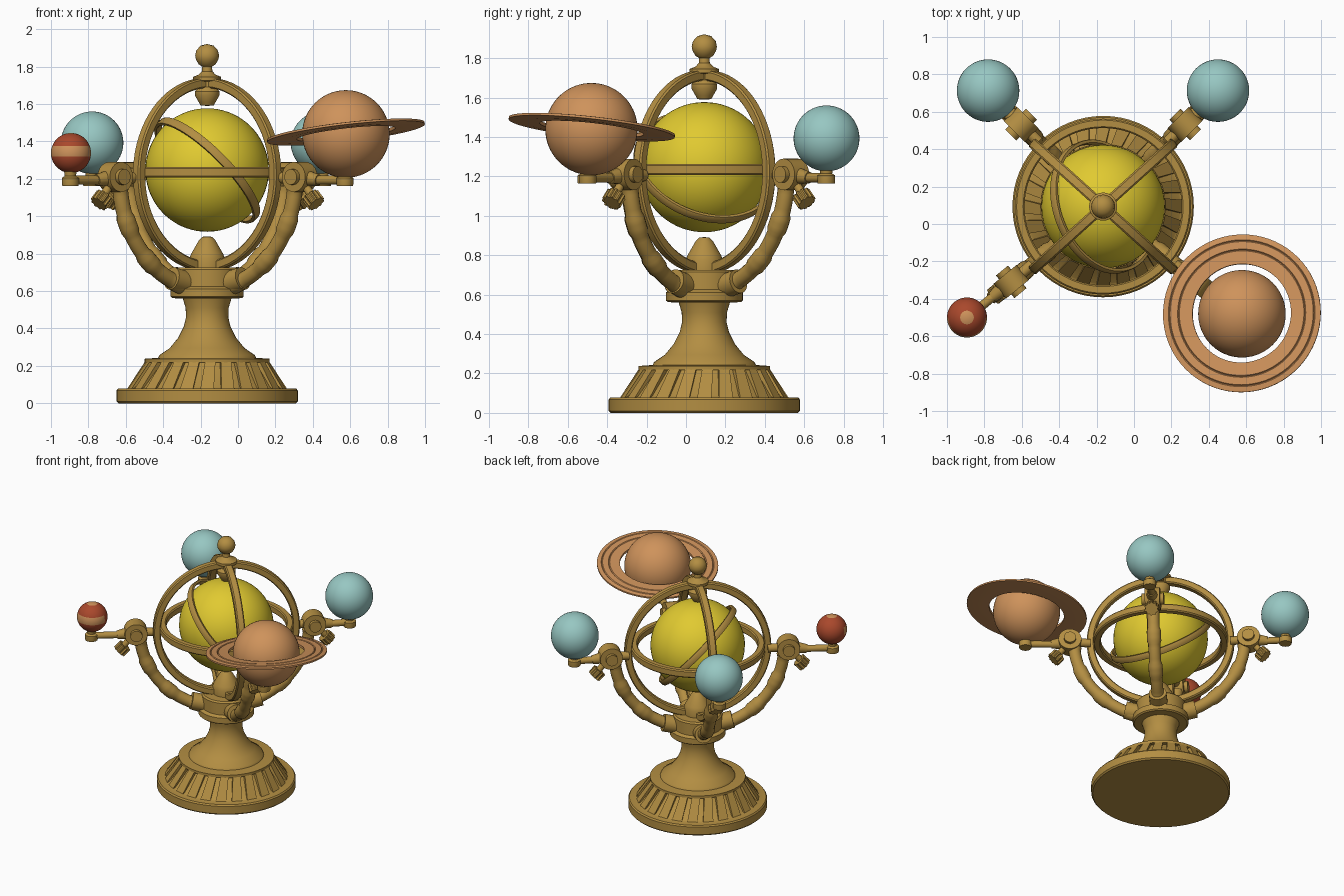
import bpy, bmesh, math
from mathutils import Vector, Matrix

if "Cube" in bpy.data.objects:
    bpy.data.objects.remove(bpy.data.objects["Cube"])

CX, CY = -0.165, 0.093          # axis of the stand
HUB = Vector((CX, CY, 1.223))   # centre of the ring cage


def material(name, rgb):
    m = bpy.data.materials.new(name)
    m.diffuse_color = (*rgb, 1)
    m.use_nodes = True
    m.node_tree.nodes["Principled BSDF"].inputs["Base Color"].default_value = m.diffuse_color
    return m


BRASS = material("brass", (0.45, 0.27, 0.055))
YELLOW = material("sun_yellow", (0.75, 0.59, 0.03))
BLUE = material("pale_blue", (0.31, 0.57, 0.54))
PEACH = material("peach", (0.62, 0.29, 0.105))
RED = material("rust_red", (0.40, 0.065, 0.025))


def finish(name, bm, mats, angle=35):
    bmesh.ops.remove_doubles(bm, verts=bm.verts, dist=1e-5)
    bmesh.ops.recalc_face_normals(bm, faces=bm.faces)
    me = bpy.data.meshes.new(name)
    bm.to_mesh(me)
    bm.free()
    for m in mats:
        me.materials.append(m)
    me.shade_smooth()
    me.set_sharp_from_angle(angle=math.radians(angle))
    ob = bpy.data.objects.new(name, me)
    bpy.context.collection.objects.link(ob)
    return ob


def lathe(name, profile, at, mat=BRASS, axis=(0, 0, 1), seg=48, closed=False, bump=0):
    """Spin (radius, height) points round an axis; bump makes a knurled edge."""
    bm = bmesh.new()
    mx = Matrix.Translation(at) @ Vector((0, 0, 1)).rotation_difference(Vector(axis)).to_matrix().to_4x4()
    rows = []
    for r, z in profile:
        row = []
        for i in range(seg):
            a = 2 * math.pi * i / seg
            k = 1 - bump * (i // 2 % 2)
            row.append(bm.verts.new(mx @ Vector((r * k * math.cos(a), r * k * math.sin(a), z))))
        rows.append(row)
    n = len(rows)
    for j in range(n if closed else n - 1):
        p, q = rows[j], rows[(j + 1) % n]
        for i in range(seg):
            k = (i + 1) % seg
            bm.faces.new((p[i], p[k], q[k], q[i]))
    bmesh.ops.dissolve_degenerate(bm, dist=1e-6, edges=bm.edges)
    return finish(name, bm, [mat])


def sphere(name, at, r, mat, step=5):
    pts = [(r * math.cos(math.radians(d)) if abs(d) < 90 else 0, r * math.sin(math.radians(d)))
           for d in range(-90, 91, step)]
    return lathe(name, pts, at, mat)


def rod(name, a, b, r, r2=None, seg=20, bump=0):
    a, b = Vector(a), Vector(b)
    d = b - a
    r2 = r if r2 is None else r2
    return lathe(name, [(0, 0), (r, 0), (r2, d.length), (0, d.length)], a, BRASS, d.normalized(), seg, bump=bump)


def hoop(name, at, R, thick, width, axis):
    t, w = thick / 2, width / 2
    c = 0.3
    prof = [(R - t, -w * (1 - c)), (R - t * (1 - c), -w), (R + t * (1 - c), -w), (R + t, -w * (1 - c)),
            (R + t, w * (1 - c)), (R + t * (1 - c), w), (R - t * (1 - c), w), (R - t, w * (1 - c))]
    return lathe(name, prof, at, BRASS, Vector(axis).normalized(), 72, closed=True)


# Pedestal, column and collar
lathe("pedestal", [(0, 0), (.475, 0), (.485, .01), (.485, .068), (.477, .078), (.425, .078), (.41, .085),
                   (.305, .218), (.334, .218), (.334, .238), (.262, .243), (.255, .258), (.20, .295),
                   (.155, .35), (.125, .41), (.113, .46), (.115, .51), (.13, .56), (.185, .562),
                   (.195, .57), (.195, .612), (.172, .625), (.172, .715), (.162, .726), (.095, .726),
                   (.095, .775), (.085, .80), (.045, .87), (.025, .89), (0, .892)],
      (CX, CY, 0), seg=64)

# Raised slanting ribs round the pedestal skirt
bm = bmesh.new()
RIBS = 24
for i in range(RIBS):
    a = 2 * math.pi * i / RIBS
    v = []
    for r, z, h, tw in ((.428, .079, .036, 0), (.333, .222, .028, .05)):
        for rr, s in ((r - .06, -1), (r, -1), (r, 1), (r - .06, 1)):
            t = a + tw + s * h / r
            v.append(bm.verts.new((CX + rr * math.cos(t), CY + rr * math.sin(t), z)))
    for f in ((0, 1, 2, 3), (4, 5, 6, 7), (0, 1, 5, 4), (1, 2, 6, 5), (2, 3, 7, 6), (3, 0, 4, 7)):
        bm.faces.new([v[k] for k in f])
finish("skirt_ribs", bm, [BRASS])

# Cage: two upright hoops, the equator hoop and the tilted inner hoop
for side, az in (("left", 42), ("right", 138)):
    a = math.radians(az + 90)
    hoop("upright_hoop_" + side, HUB, .49, .052, .056, (math.cos(a), math.sin(a), 0))
hoop("equator_hoop", HUB + Vector((0, 0, .012)), .445, .05, .056, (0, 0, 1))
hoop("tilted_hoop", HUB + Vector((0, 0, .022)), .358, .022, .045, (.67, .27, .67))

# Sun, top finial and hanging pendant
sphere("sun", (CX, CY, 1.247), .33, YELLOW)
lathe("top_finial", [(0, 1.59), (.035, 1.592), (.045, 1.61), (.065, 1.645), (.065, 1.668), (.045, 1.69),
                     (.045, 1.72), (.075, 1.725), (.075, 1.745), (.045, 1.757), (.028, 1.775),
                     (.026, 1.80), (.045, 1.812), (.060, 1.838), (.064, 1.858), (.058, 1.886),
                     (.035, 1.912), (0, 1.921)], (CX, CY, 0), seg=32)

# Four arms: curved bracket, hinge, thumb screw, bar and planet post
for name, az, hinge, reach in (("front_left", 219.3, .635, .945), ("front_right", 321.2, .635, .945),
                               ("back_left", 135, .62, .875), ("back_right", 45, .62, .875)):
    a = math.radians(az)
    out, up = Vector((math.cos(a), math.sin(a), 0)), Vector((0, 0, 1))
    side = up.cross(out)
    axis = Vector((CX, CY, 0))

    def P(r, z):
        return axis + out * r + up * z

    # curved bracket with alternating thick bands
    bm = bmesh.new()
    rows = []
    N = 30
    for i in range(N + 1):
        t = math.radians(-75 + 70 * i / N)
        rad = .05 if i % 10 in (0, 1, 2, 3) else .042
        d = out * math.cos(t) + up * math.sin(t)
        c = P(0, 1.21) + d * (hinge - .03)
        rows.append([bm.verts.new(c + (d * math.cos(u) + side * math.sin(u)) * rad)
                     for u in (2 * math.pi * k / 16 for k in range(16))])
    for p, q in zip(rows, rows[1:]):
        for k in range(16):
            bm.faces.new((p[k], p[(k + 1) % 16], q[(k + 1) % 16], q[k]))
    bm.faces.new(rows[0])
    bm.faces.new(rows[-1])
    finish("bracket_" + name, bm, [BRASS])

    # socket where the bracket meets the collar
    rod("socket_" + name, P(.13, .64), P(.245, .668), .062)
    # hinge
    h = P(hinge, 1.21)
    rod("hinge_drum_" + name, h - side * .052, h + side * .052, .08, seg=24)
    rod("hinge_pin_" + name, h - side * .078, h + side * .078, .042)
    rod("hinge_link_" + name, P(.49, 1.205), h, .03)
    # knurled thumb screw, pointing out and down
    rod("screw_stem_" + name, h, P(hinge + .09, 1.10), .022)
    rod("thumb_screw_" + name, P(hinge + .075, 1.108), P(hinge + .115, 1.066), .05, seg=40, bump=.15)
    # bar and post
    rod("bar_" + name, h, P(hinge + .13, 1.193), .05, .03)
    rod("bar_tip_" + name, P(hinge + .10, 1.193), P(reach, 1.193), .024)
    lathe("post_" + name, [(0, 1.163), (.043, 1.163), (.045, 1.17), (.045, 1.205), (.03, 1.215),
                           (.035, 1.25), (0, 1.25)], P(reach, 0), seg=24)

# Blue planets
sphere("planet_back_left", (-.78, .713, 1.393), .167, BLUE)
sphere("planet_back_right", (.449, .713, 1.393), .167, BLUE)

# Red planet with a light band on its front half and a light cap
rc = Vector((-.893, -.5, 1.338))
red = sphere("planet_front_left", rc, .107, RED)
red.data.materials.append(PEACH)
for p in red.data.polygons:
    d = (p.center - rc).normalized()
    lat = math.degrees(math.asin(max(-1, min(1, d.z))))
    if lat > 70 or (-10 < lat < 20 and d.y < 0.05):
        p.material_index = 1

# Ringed planet, ring grooved between two bands
sphere("planet_front_right", (.577, -.48, 1.44), .234, PEACH)
lathe("planet_ring", [(.265, -.009), (.265, .009), (.335, .011), (.34, .005), (.345, .011), (.385, .011),
                      (.39, .005), (.395, .010), (.424, .006), (.424, -.006), (.345, -.011)],
      (.577, -.478, 1.45), PEACH, Vector((-.115, .11, 1)).normalized(), 72, closed=True)
